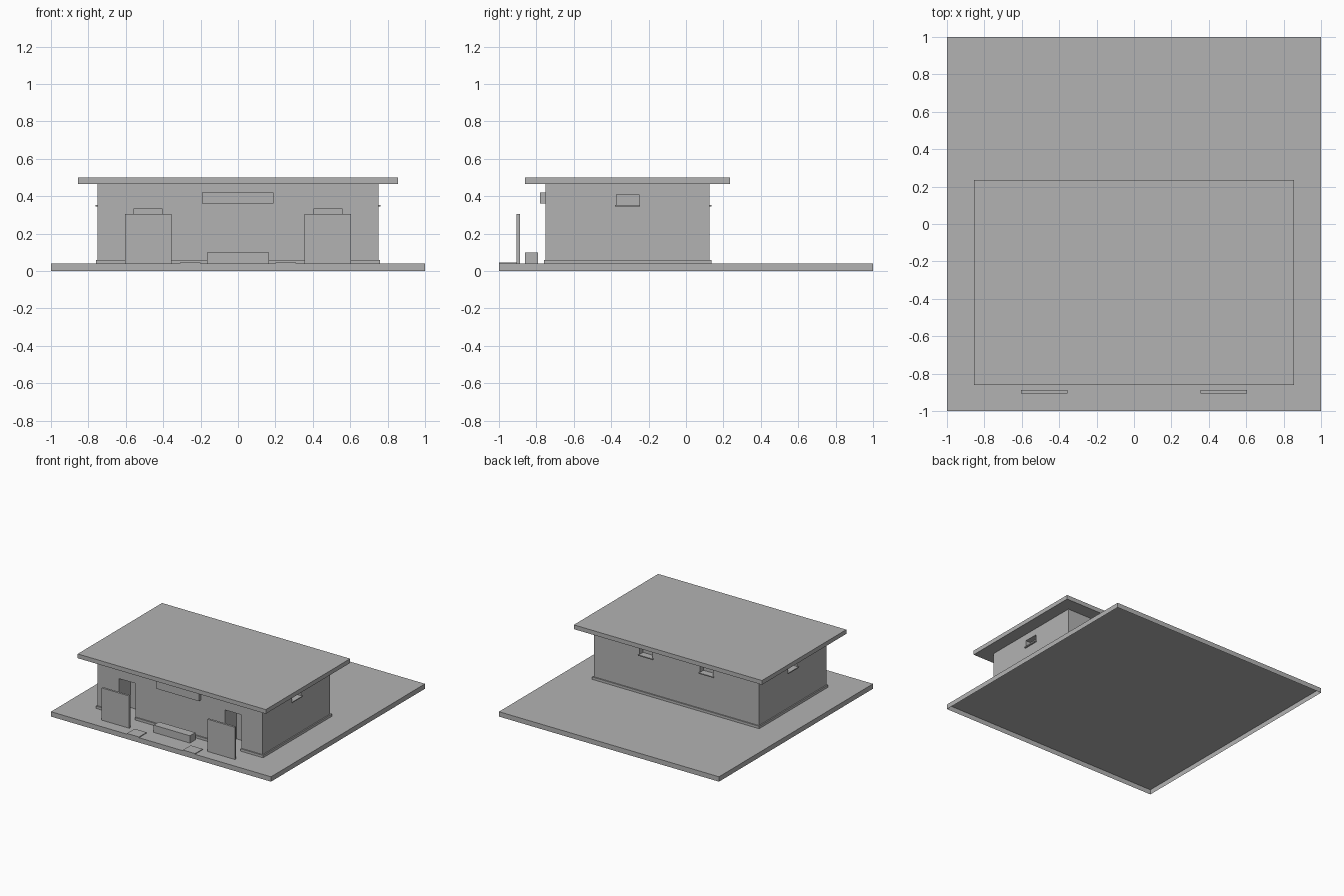
import bpy
import bmesh
from mathutils import Vector

if "Cube" in bpy.data.objects:
    bpy.data.objects.remove(bpy.data.objects["Cube"], do_unlink=True)

grey = bpy.data.materials.new("plain_grey")
grey.use_nodes = True
colour = (0.45, 0.45, 0.45, 1)
grey.diffuse_color = colour
grey.node_tree.nodes["Principled BSDF"].inputs["Base Color"].default_value = colour


def box(name, x, y, z, open_bottom=False):
    """Box from three (low, high) ranges."""
    bm = bmesh.new()
    bmesh.ops.create_cube(bm, size=1)
    for v in bm.verts:
        v.co = Vector([r[0] if c < 0 else r[1] for c, r in zip(v.co, (x, y, z))])
    if open_bottom:
        bm.normal_update()
        down = [f for f in bm.faces if f.normal.z < -0.5]
        bmesh.ops.delete(bm, geom=down, context="FACES_ONLY")
    mesh = bpy.data.meshes.new(name)
    bm.to_mesh(mesh)
    bm.free()
    mesh.materials.append(grey)
    obj = bpy.data.objects.new(name, mesh)
    bpy.context.collection.objects.link(obj)
    return obj


def around(centre, half):
    return (centre - half, centre + half)


def cut(target, cutters):
    for cutter in cutters:
        mod = target.modifiers.new("opening", "BOOLEAN")
        mod.operation = "DIFFERENCE"
        mod.solver = "EXACT"
        mod.object = cutter
        bpy.context.view_layer.objects.active = target
        bpy.ops.object.modifier_apply(modifier=mod.name)


FRONT, BACK, SIDE, GROUND = -0.75, 0.125, 0.75, 0.04
MIDDLE = (FRONT + BACK) / 2
WINDOW_Z = (0.354, 0.41)
SILL_Z = (0.346, 0.354)

# Ground slab, roof and building shell
box("ground_slab", (-1, 1), (-1, 1), (0, GROUND), open_bottom=True)
box("roof", (-0.855, 0.855), (-0.86, 0.235), (0.465, 0.5))
walls = box("walls", (-SIDE, SIDE), (FRONT, BACK), (GROUND, 0.465))
plinth = box("plinth", (-0.76, 0.76), (-0.76, 0.135), (GROUND, 0.06))

doors, windows = [], []
for side, s in (("left", 1), ("right", -1)):
    # Doorways, screens and entrance plates
    doors.append(box(side + "_door_cutter", around(s * 0.48, 0.075),
                     (-0.8, FRONT + 0.15), (0, 0.335)))
    box(side + "_privacy_screen", around(s * 0.48, 0.125),
        (-0.905, -0.888), (GROUND, 0.305))
    box(side + "_entrance_plate", around(s * 0.255, 0.055),
        (-1, -0.9), (GROUND, 0.046))
    # Side and back windows with sills
    windows.append(box(side + "_side_window_cutter", around(s * SIDE, 0.045),
                       around(MIDDLE, 0.06), WINDOW_Z))
    box(side + "_side_sill", around(s * 0.735, 0.026),
        around(MIDDLE, 0.066), SILL_Z)
    windows.append(box(side + "_back_window_cutter", around(s * 0.275, 0.06),
                       around(BACK, 0.045), WINDOW_Z))
    box(side + "_back_sill", around(s * 0.275, 0.066),
        (0.09, 0.136), SILL_Z)

cut(walls, doors + windows)
cut(plinth, doors)
for cutter in doors + windows:
    bpy.data.objects.remove(cutter, do_unlink=True)

# Bench and blank sign board
box("bench", (-0.165, 0.165), (-0.86, -0.79), (GROUND, 0.1))
box("sign_board", (-0.193, 0.19), (-0.78, FRONT), (0.36, 0.42))
